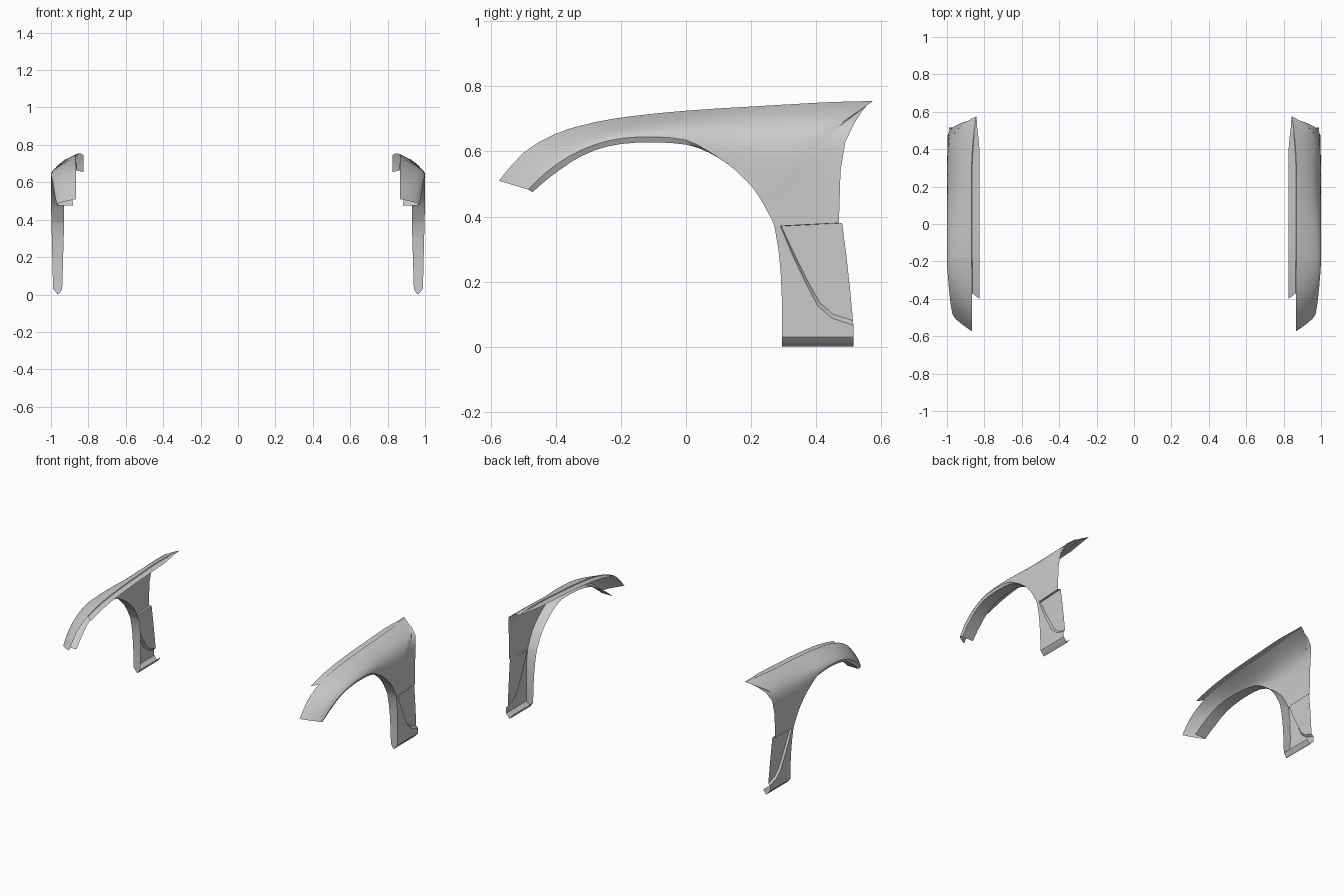
import bpy, math
from mathutils import Vector

if "Cube" in bpy.data.objects:
    bpy.data.objects.remove(bpy.data.objects["Cube"])


def sheet(name, rows):
    """Skin a list of equal-length point rows and mirror it to the other side."""
    n = len(rows[0])
    verts = [tuple(p) for r in rows for p in r]
    faces = [(i * n + j, i * n + j + 1, (i + 1) * n + j + 1, (i + 1) * n + j)
             for i in range(len(rows) - 1) for j in range(n - 1)]
    me = bpy.data.meshes.new(name)
    me.from_pydata(verts, [], faces)
    me.validate()
    ob = bpy.data.objects.new(name, me)
    bpy.context.collection.objects.link(ob)
    m = ob.modifiers.new("mirror", 'MIRROR')
    m.use_mirror_merge = False
    bpy.ops.object.select_all(action='DESELECT')
    ob.select_set(True)
    bpy.context.view_layer.objects.active = ob
    bpy.ops.object.shade_smooth_by_angle(angle=math.radians(35))
    return ob


def P(y, z, x):
    return Vector((x, y, z))


def refine(keys):
    """Insert a smooth in-between section between each pair."""
    out = []
    for i in range(len(keys) - 1):
        a, b = keys[i], keys[i + 1]
        p, q = keys[max(i - 1, 0)], keys[min(i + 2, len(keys) - 1)]
        out += [a, tuple((9 * (s + t) - u - v) / 16 for s, t, u, v in zip(a, b, p, q))]
    return out + [keys[-1]]


# Fender sections: arch edge (y, z, x), outer edge (y, z, x), shoulder curvature, lip drop
front = [
    (-.485, .483, .970, -.575, .510, .865, 1.3, .008),
    (-.430, .536, .980, -.500, .596, .865, 1.4, .014),
    (-.360, .585, .988, -.400, .655, .866, 1.5, .016),
    (-.280, .621, .995, -.280, .690, .867, 1.6, .017),
    (-.200, .640, 1.00, -.170, .708, .868, 1.7, .017),
    (-.100, .645, 1.00, -.050, .721, .868, 1.8, .017),
    (.000, .635, 1.00, .080, .731, .868, 2.0, .014),
    (.070, .600, 1.00, .200, .738, .868, 2.5, .003),
    (.130, .560, 1.00, .320, .745, .868, 3.2, 0),
    (.170, .525, 1.00, .450, .752, .860, 4.0, 0),
    (.200, .495, 1.00, .575, .755, .845, 5.0, 0),
]
rear = [
    (.213, .478, 1.00, .556, .742, .875, 5.0, 0),
    (.225, .460, 1.00, .540, .722, .925, 5.0, 0),
    (.237, .440, .999, .518, .688, .968, 5.0, 0),
    (.252, .412, .998, .490, .630, .990, 4.0, 0),
    (.262, .395, .998, .475, .540, .996, 3.0, 0),
    (.272, .370, .997, .470, .380, .998, 1.0, 0),
]
top = refine(front)
sections = [tuple(min(v, 1) if k in (2, 5) else v for k, v in enumerate(s))
            for s in top + rear]
steps = [0, .15, .3, .45, .6, .7, .8, .88, .94, 1]
skin = []
for ay, az, ax, oy, oz, ox, p, _ in sections:
    skin.append([P(ay + (oy - ay) * v, az + (oz - az) * v, ax + (ox - ax) * v ** p)
                 for v in steps])
sheet("fender_skin", skin)


# Skirt behind the wheel
def skirt_x(z):
    return .988 + .009 * z / .37


leg = [(.272, .37), (.284, .30), (.291, .23), (.295, .14), (.295, .08), (.295, .05), (.295, .03)]
crease = [(.290, .371), (.328, .28), (.366, .20), (.405, .125), (.45, .087), (.515, .066), (.515, .03)]
sheet("skirt", [[P(a[0], a[1], skirt_x(a[1])),
                 P((a[0] + b[0]) / 2, (a[1] + b[1]) / 2, skirt_x((a[1] + b[1]) / 2)),
                 P(b[0], b[1], skirt_x(b[1]))] for a, b in zip(leg, crease)])

# Recessed panel above the skirt, with its step and top ledge
inner = [(.293, .37), (.335, .28), (.375, .20), (.412, .135), (.452, .099), (.513, .08)]
rim = [(.30, .374), (.39, .377), (.48, .38), (.493, .28), (.505, .17), (.513, .082)]
depth = .013
sheet("recess_step", [[P(a[0], a[1], skirt_x(a[1])), P(b[0], b[1], skirt_x(b[1]) - depth)]
                      for a, b in zip(crease, inner)])
sheet("recess_panel", [[P(a[0], a[1], skirt_x(a[1]) - depth), P(b[0], b[1], skirt_x(b[1]) - depth)]
                       for a, b in zip(inner, rim)])
sheet("recess_ledge", [[P(.272, .37, .997), P(.293, .37, .984)],
                       [P(.47, .38, .998), P(.48, .38, .984)]])

# Folded bottom edge and its front end cap
fold = [(.9887, .03), (.965, .002), (.96, 0), (.94, .03)]
sheet("skirt_bottom", [[P(y, z, x) for y in (.295, .515)] for x, z in fold])
sheet("skirt_bottom_cap", [[P(.295, fold[0][1], fold[0][0]), P(.295, fold[1][1], fold[1][0])],
                           [P(.295, fold[3][1], fold[3][0]), P(.295, fold[2][1], fold[2][0])]])

# Wheel arch return lip, deeper at the front
lip = []
for i, s in enumerate(sections):
    d = max(s[7], 0)
    dy = .013 * max(0, min(1, (6 - i) / 3))
    deep = .88 + .05 * min(1, i / 12)
    lip.append([P(*s[:3]), P(s[0] + dy, s[1] - d, s[2] - .008),
                P(s[0] + dy, s[1] - d, deep)])
for y, z in leg[1:]:
    x = skirt_x(z)
    lip.append([P(y, z, x), P(y, z, x - .008), P(y, z, .93 + .01 * (.37 - z) / .34)])
sheet("arch_lip", lip)

# Bonnet-side mounting flange: small drop then an inward shelf
flange = [[P(-.37, .666, .866), P(-.372, .663, .863), P(-.40, .655, .825)]]
for s in top[5:]:
    y, z, x = s[3:6]
    edge = .825 if y < .4 else .825 + .02 * (y - .4) / .175
    d = .005 * min(1, (.575 - y) / .15)
    flange.append([P(y, z, x), P(y, z - d, x - .003), P(y, z - d, min(edge, x))])
sheet("bonnet_flange", flange)
